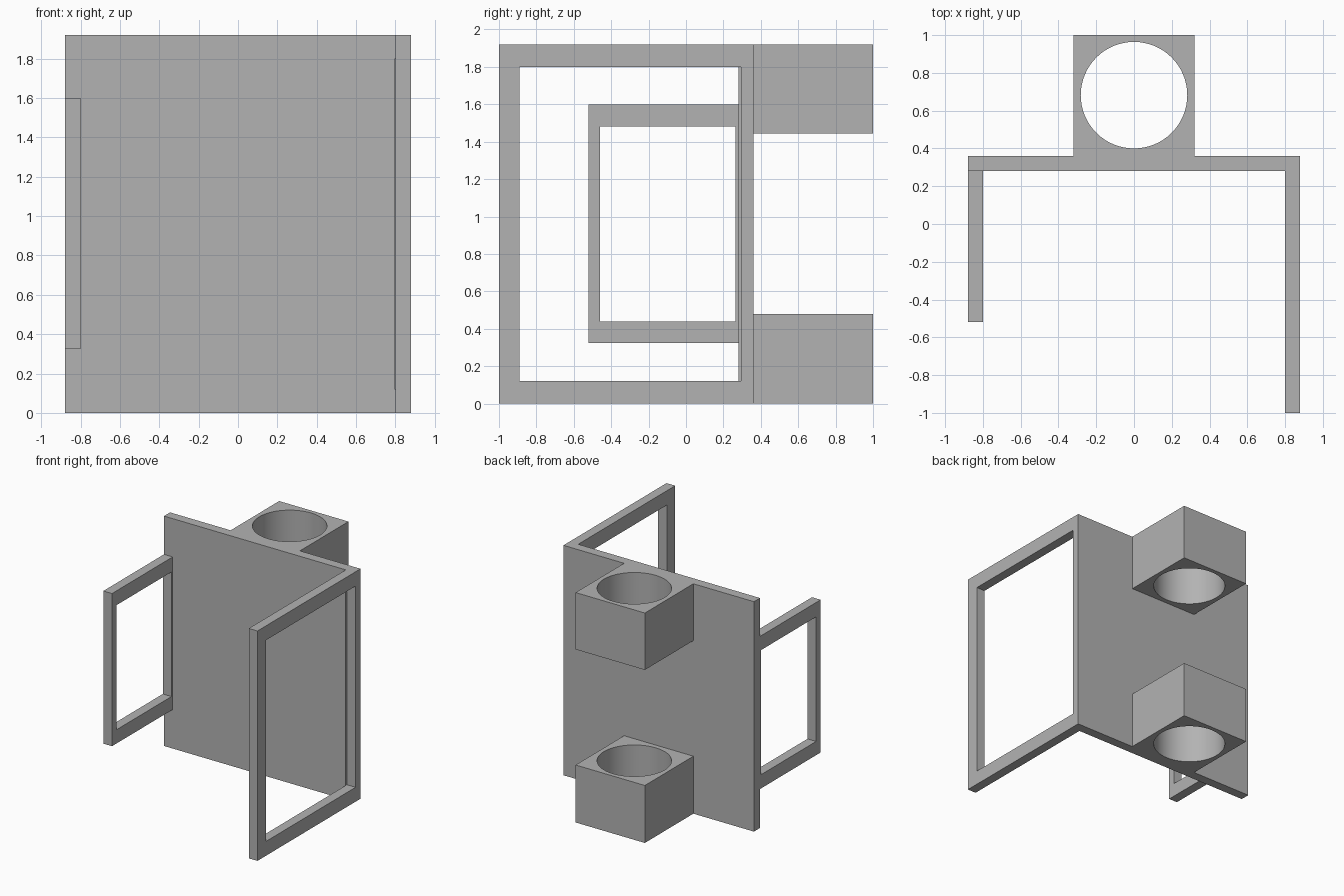
import bpy
import math

default_cube = bpy.data.objects.get("Cube")
if default_cube:
    bpy.data.objects.remove(default_cube, do_unlink=True)

# Single plain grey material
GREY = (0.45, 0.45, 0.45, 1.0)
grey = bpy.data.materials.new("plain grey")
grey.use_nodes = True
grey.diffuse_color = GREY
grey.node_tree.nodes["Principled BSDF"].inputs["Base Color"].default_value = GREY


def box(name, x, y, z):
    """Box spanning the given (min, max) ranges."""
    spans = (x, y, z)
    bpy.ops.mesh.primitive_cube_add(size=1, location=[(a + b) / 2 for a, b in spans])
    obj = bpy.context.object
    obj.name = name
    obj.scale = [b - a for a, b in spans]
    bpy.ops.object.transform_apply(location=False, rotation=False, scale=True)
    obj.data.materials.append(grey)
    return obj


def cut(target, cutter):
    """Subtract a hidden cutter from a part."""
    cutter.hide_render = True
    cutter.hide_viewport = True
    mod = target.modifiers.new("cut", "BOOLEAN")
    mod.operation = "DIFFERENCE"
    mod.solver = "EXACT"
    mod.object = cutter


HALF = 0.88          # half width of the panel
THICK = 0.08         # thickness of panel and frames
HEIGHT = 1.92
FRONT, BACK = 0.28, 0.36   # front and back faces of the panel
INNER = HALF - THICK

# Main upright panel
panel = box("main_panel", (-HALF, HALF), (FRONT, BACK), (0, HEIGHT))

# Tall left frame, whose opening bites slightly into the panel edge
left_frame = box("left_frame", (INNER, HALF), (-1, FRONT), (0, HEIGHT))
left_opening = box("left_opening_cutter", (INNER - 0.001, 1), (-0.89, 0.295), (0.12, 1.80))
cut(left_frame, left_opening)
cut(panel, left_opening)

# Small right frame
right_frame = box("right_frame", (-HALF, -INNER), (-0.52, FRONT), (0.325, 1.60))
right_opening = box("right_opening_cutter", (-1, -0.7), (-0.46, 0.265), (0.44, 1.48))
cut(right_frame, right_opening)

# Two rear sleeves with a vertical round bore
for name, z in (("lower_sleeve", (0, 0.48)), ("upper_sleeve", (1.445, HEIGHT))):
    sleeve = box(name, (-0.32, 0.32), (BACK, 1), z)
    bpy.ops.mesh.primitive_cylinder_add(vertices=64, radius=0.282, depth=1,
                                        location=(0, 0.682, sum(z) / 2))
    bore = bpy.context.object
    bore.name = name + "_bore_cutter"
    bore.data.materials.append(grey)
    cut(sleeve, bore)
    # Apply the bore so its wall can be shaded smoothly
    bpy.ops.object.select_all(action="DESELECT")
    sleeve.select_set(True)
    bpy.context.view_layer.objects.active = sleeve
    bpy.ops.object.modifier_apply(modifier="cut")
    bpy.ops.object.shade_smooth_by_angle(angle=math.radians(30))
    bpy.data.objects.remove(bore, do_unlink=True)
